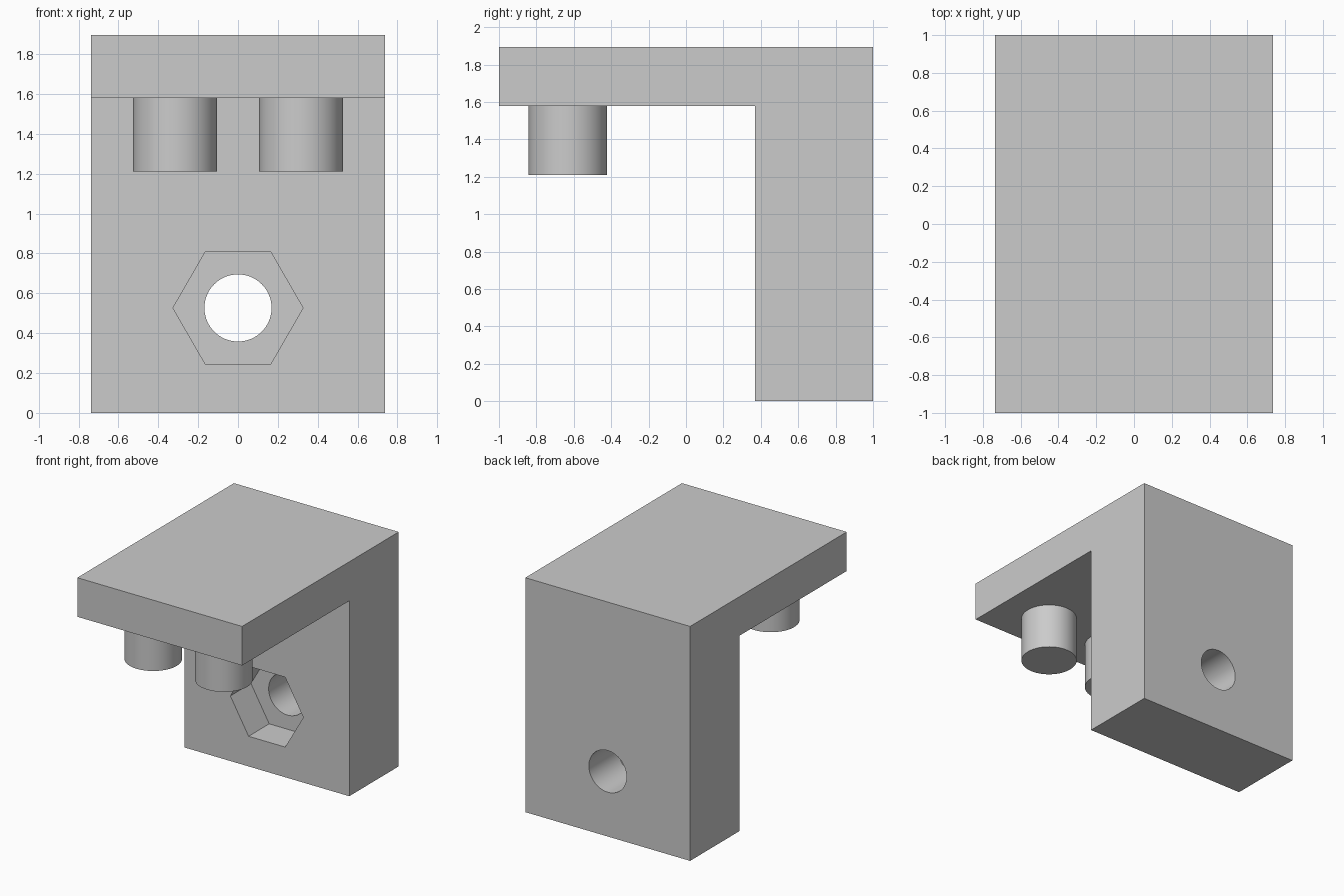
import bpy, bmesh, math
from mathutils import Matrix

cube = bpy.data.objects.get("Cube")
if cube:
    bpy.data.objects.remove(cube, do_unlink=True)

U = 2 / 19  # design unit: the bracket is 19 units deep
WIDTH, HEIGHT, DEPTH = 14 * U, 18 * U, 2.0
PLATE, LEG = 3 * U, 6 * U
HOLE_Z = 5 * U

grey = bpy.data.materials.new("light grey")
grey.use_nodes = True
colour = (0.6, 0.6, 0.6, 1)
grey.diffuse_color = colour
grey.node_tree.nodes["Principled BSDF"].inputs["Base Color"].default_value = colour


def make_object(name, bm):
    bmesh.ops.recalc_face_normals(bm, faces=bm.faces)
    mesh = bpy.data.meshes.new(name)
    bm.to_mesh(mesh)
    bm.free()
    mesh.materials.append(grey)
    obj = bpy.data.objects.new(name, mesh)
    bpy.context.collection.objects.link(obj)
    return obj


def prism(name, sides, radius, length, centre, along_y=False):
    bm = bmesh.new()
    bmesh.ops.create_cone(bm, cap_ends=True, segments=sides, radius1=radius,
                          radius2=radius, depth=length)
    if sides == 6:  # point the hexagon's corners sideways
        bmesh.ops.rotate(bm, verts=bm.verts, matrix=Matrix.Rotation(math.pi / 6, 3, 'Z'))
    if along_y:
        bmesh.ops.rotate(bm, verts=bm.verts, matrix=Matrix.Rotation(math.pi / 2, 3, 'X'))
    bmesh.ops.translate(bm, verts=bm.verts, vec=centre)
    return make_object(name, bm)


def smooth(obj):
    bpy.ops.object.select_all(action='DESELECT')
    obj.select_set(True)
    bpy.context.view_layer.objects.active = obj
    bpy.ops.object.shade_smooth_by_angle(angle=math.radians(30))


# L-shaped bracket, extruded across its width
inner_y = 1 - LEG
profile = [(-1, HEIGHT - PLATE), (inner_y, HEIGHT - PLATE), (inner_y, 0),
           (1, 0), (1, HEIGHT), (-1, HEIGHT)]
bm = bmesh.new()
side = bm.faces.new([bm.verts.new((-WIDTH / 2, y, z)) for y, z in profile])
swept = bmesh.ops.extrude_face_region(bm, geom=[side])["geom"]
bmesh.ops.translate(bm, vec=(WIDTH, 0, 0),
                    verts=[v for v in swept if isinstance(v, bmesh.types.BMVert)])
bracket = make_object("bracket", bm)

# Bolt hole through the leg and hexagonal nut pocket in its front
pocket_depth = 2.5 * U
hole = prism("bolt_hole_cutter", 64, 1.6 * U, LEG * 2,
             (0, 1 - LEG / 2, HOLE_Z), True)
pocket = prism("nut_pocket_cutter", 6, 3.1 * U, pocket_depth * 2,
               (0, inner_y, HOLE_Z), True)
for cutter in (hole, pocket):
    cut = bracket.modifiers.new(cutter.name, 'BOOLEAN')
    cut.operation = 'DIFFERENCE'
    cut.solver = 'EXACT'
    cut.object = cutter
    bpy.context.view_layer.objects.active = bracket
    bpy.ops.object.modifier_apply(modifier=cut.name)
for cutter in (hole, pocket):
    bpy.data.objects.remove(cutter, do_unlink=True)
smooth(bracket)

# Pair of round pegs under the plate
peg_length = 3.5 * U
for name, sign in (("left_peg", 1), ("right_peg", -1)):
    peg = prism(name, 64, 2 * U * 1.0, peg_length,
                (sign * 3 * U, -6 * U, HEIGHT - PLATE - peg_length / 2))
    smooth(peg)
